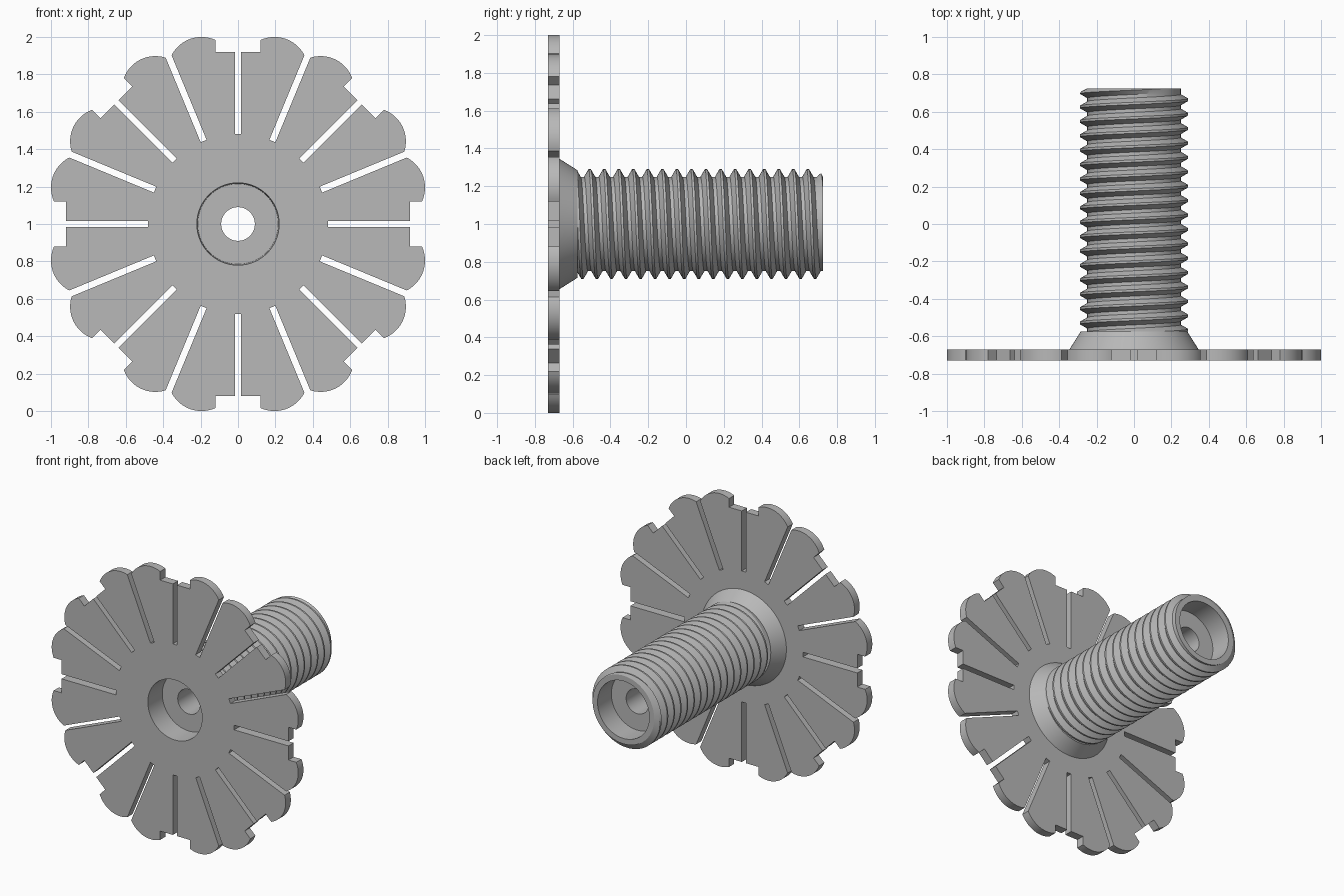
import bpy, bmesh, math
from mathutils import Matrix

cube = bpy.data.objects.get("Cube")
if cube:
    bpy.data.objects.remove(cube, do_unlink=True)

grey = bpy.data.materials.new("plain_grey")
grey.use_nodes = True
colour = (0.48, 0.48, 0.48, 1)
grey.diffuse_color = colour
grey.node_tree.nodes["Principled BSDF"].inputs["Base Color"].default_value = colour

CENTRE = 1.0                      # height of the axis, which runs along y
SEGS = 96
FRONT, BACK = -0.73, 0.725
SEAT, PLATE_BACK = -0.575, -0.67
HOLE, POCKET = 0.09, 0.22


def add_object(name, mesh):
    obj = bpy.data.objects.new(name, mesh)
    bpy.context.collection.objects.link(obj)
    mesh.materials.clear()
    mesh.materials.append(grey)
    bpy.ops.object.select_all(action='DESELECT')
    obj.select_set(True)
    bpy.context.view_layer.objects.active = obj
    bpy.ops.object.shade_smooth_by_angle(angle=math.radians(25))
    return obj


def on_axis(r, angle, y):
    return (r * math.sin(angle), y, CENTRE + r * math.cos(angle))


def lathe(name, profile):
    """Spin a closed (radius, y) loop around the axis."""
    bm = bmesh.new()
    rings = [[bm.verts.new(on_axis(r, math.tau * i / SEGS, y)) for r, y in profile]
             for i in range(SEGS)]
    n = len(profile)
    for i in range(SEGS):
        a, b = rings[i], rings[(i + 1) % SEGS]
        for j in range(n):
            k = (j + 1) % n
            bm.faces.new((a[j], b[j], b[k], a[k]))
    bmesh.ops.recalc_face_normals(bm, faces=bm.faces[:])
    mesh = bpy.data.meshes.new(name)
    bm.to_mesh(mesh)
    bm.free()
    return add_object(name, mesh)


# Slotted plate: eight mirrored petal pairs, outlined as a filled curve
SLOT, SLOT_END, NOTCH, FLOOR = 0.017, 0.48, 0.12, 0.92
PETAL_X, PETAL_Z, PETAL_R = 0.195, 0.82, 0.18
half = math.pi / 8
start = math.acos((NOTCH - PETAL_X) / PETAL_R)
gap = -SLOT - (PETAL_X * math.cos(half) - PETAL_Z * math.sin(half))
end = math.acos(gap / PETAL_R) - half

petal = [(SLOT, SLOT_END), (SLOT, FLOOR), (NOTCH, FLOOR)]
for i in range(17):
    t = start + (end - start) * i / 16
    petal.append((PETAL_X + PETAL_R * math.cos(t), PETAL_Z + PETAL_R * math.sin(t)))
petal.append((SLOT_END * math.sin(half) - SLOT * math.cos(half),
              SLOT_END * math.cos(half) + SLOT * math.sin(half)))


def turn(p, a):
    return (p[0] * math.cos(a) + p[1] * math.sin(a),
            p[1] * math.cos(a) - p[0] * math.sin(a))


outline = []
for k in range(8):
    outline += [turn(p, 2 * half * k) for p in petal]
    outline += [turn((-x, z), 2 * half * (k + 1)) for x, z in reversed(petal)]
opening = [turn((0, POCKET), math.tau * i / SEGS) for i in range(SEGS)]

curve = bpy.data.curves.new("plate_outline", 'CURVE')
curve.dimensions = '2D'
curve.fill_mode = 'BOTH'
curve.extrude = (PLATE_BACK - FRONT) / 2
for loop in (outline, opening):
    spline = curve.splines.new('POLY')
    spline.points.add(len(loop) - 1)
    for point, (x, z) in zip(spline.points, loop):
        point.co = (x, z, 0, 1)
    spline.use_cyclic_u = True
helper = bpy.data.objects.new("plate_helper", curve)
bpy.context.collection.objects.link(helper)
bpy.context.view_layer.update()
plate = bpy.data.meshes.new_from_object(
    helper.evaluated_get(bpy.context.evaluated_depsgraph_get()))
bpy.data.objects.remove(helper, do_unlink=True)
plate.transform(Matrix.Translation((0, (FRONT + PLATE_BACK) / 2, CENTRE))
                @ Matrix.Rotation(math.pi / 2, 4, 'X'))
bm = bmesh.new()
bm.from_mesh(plate)
bmesh.ops.remove_doubles(bm, verts=bm.verts[:], dist=0.0001)
bmesh.ops.recalc_face_normals(bm, faces=bm.faces[:])
bm.to_mesh(plate)
bm.free()
add_object("slotted_plate", plate)

# Conical collar between the plate and the shaft
lathe("collar", [(0.345, PLATE_BACK), (0.285, SEAT), (0.23, SEAT), (0.23, PLATE_BACK)])

# Shaft core with a pocket at each end and a hole right through
lathe("shaft_core", [(0.25, BACK), (0.21, BACK), (0.21, 0.565), (HOLE, 0.565),
                     (HOLE, -0.57), (0.215, -0.57), (POCKET, FRONT),
                     (0.24, -0.7), (0.245, 0.72)])

# Helical thread, trimmed flat at both ends and chamfered at the back
PITCH, CREST_Y, ROOT, CREST = 0.077, 0.645, 0.25, 0.29
CREST_HALF, ROOT_HALF = 0.08, 0.38


def thread_radius(angle, y):
    phase = (y - CREST_Y) / PITCH - angle / math.tau
    off = abs(phase - round(phase))
    t = min(1, max(0, (off - CREST_HALF) / (ROOT_HALF - CREST_HALF)))
    r = CREST + (ROOT - CREST) * t
    return min(r, ROOT + 2 * (BACK - y))


steps = [k + p for k in range(-18, 3)
         for p in (-CREST_HALF, CREST_HALF, ROOT_HALF, 1 - ROOT_HALF)]
bm = bmesh.new()
columns = []
for i in range(SEGS + 1):
    angle = math.tau * i / SEGS
    column = []
    for s in steps:
        y = CREST_Y + PITCH * (s + angle / math.tau)
        y = min(BACK, max(SEAT, y))
        column.append(bm.verts.new(on_axis(thread_radius(angle, y), angle, y)))
    columns.append(column)
for a, b in zip(columns, columns[1:]):
    for j in range(len(steps) - 1):
        bm.faces.new((a[j], b[j], b[j + 1], a[j + 1]))
bmesh.ops.remove_doubles(bm, verts=bm.verts[:], dist=0.0001)
bmesh.ops.dissolve_degenerate(bm, edges=bm.edges[:], dist=0.0001)
thread = bpy.data.meshes.new("thread")
bm.to_mesh(thread)
bm.free()
add_object("thread", thread)
